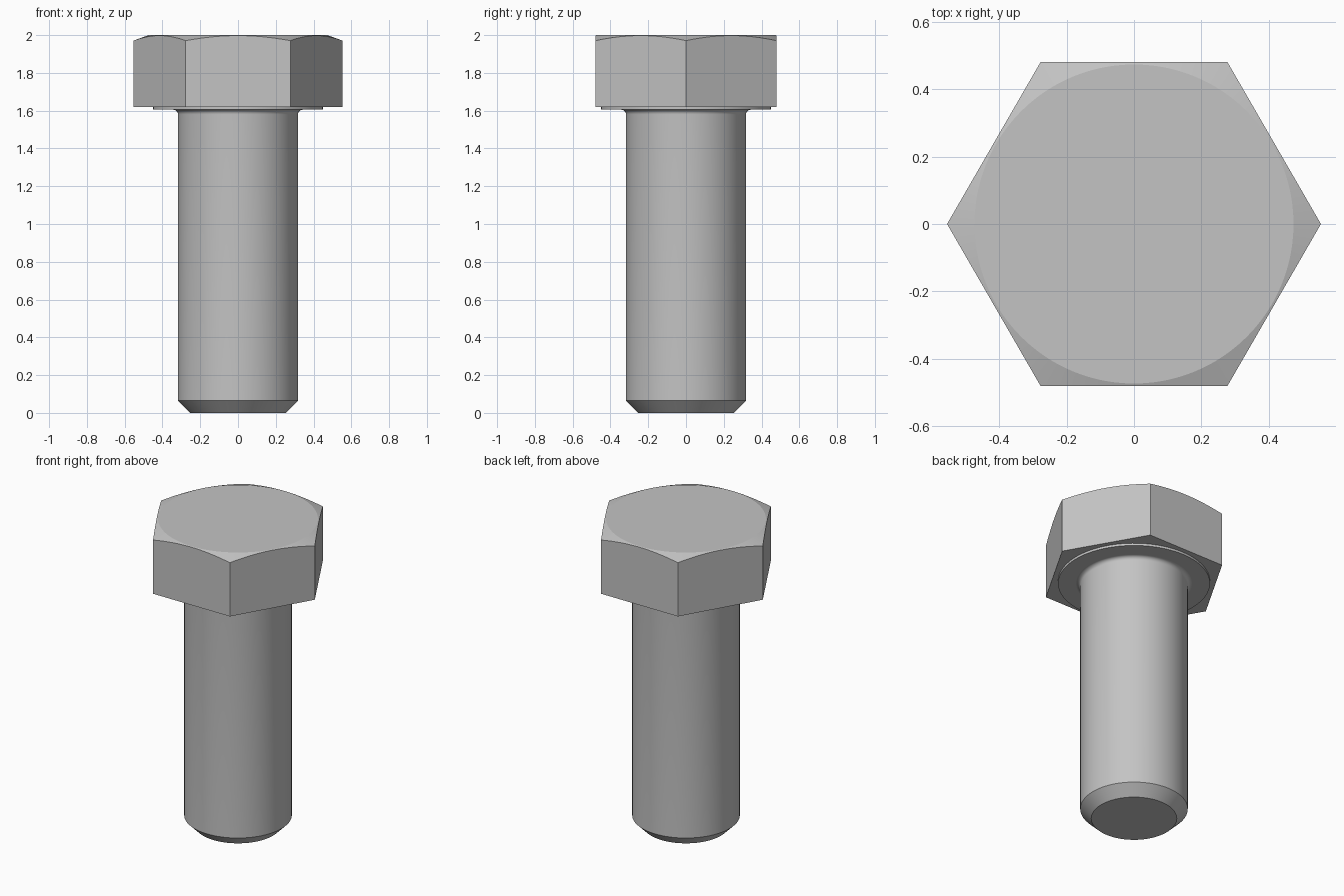
import bpy
import bmesh
from math import cos, sin, pi, radians

SEGMENTS = 96
APOTHEM = 0.48        # half the width across the head's flats
HEAD_BOTTOM, TOP = 1.62, 2.0
CROWN_RADIUS = 0.473  # flat circle on top of the head
CHAMFER_SLOPE = 0.36

cube = bpy.data.objects.get("Cube")
if cube:
    bpy.data.objects.remove(cube, do_unlink=True)

steel = bpy.data.materials.new("grey_steel")
steel.use_nodes = True
grey = (0.55, 0.55, 0.55, 1)
steel.diffuse_color = grey
steel.node_tree.nodes["Principled BSDF"].inputs["Base Color"].default_value = grey

angles = [2 * pi * i / SEGMENTS for i in range(SEGMENTS)]


def hex_radius(a):
    """Distance from the axis to the hexagon outline, corners on the x axis."""
    return APOTHEM / cos(a % (pi / 3) - pi / 6)


def build(name, rings):
    """Skin a stack of rings, each a function angle -> (radius, z), and cap both ends."""
    bm = bmesh.new()
    loops = []
    for ring in rings:
        points = [(a, *ring(a)) for a in angles]
        loops.append([bm.verts.new((r * cos(a), r * sin(a), z)) for a, r, z in points])
    for low, high in zip(loops, loops[1:]):
        for i in range(SEGMENTS):
            j = (i + 1) % SEGMENTS
            bm.faces.new((low[i], low[j], high[j], high[i]))
    bm.faces.new(loops[0][::-1])
    bm.faces.new(loops[-1])
    mesh = bpy.data.meshes.new(name)
    bm.to_mesh(mesh)
    bm.free()
    mesh.materials.append(steel)
    obj = bpy.data.objects.new(name, mesh)
    bpy.context.collection.objects.link(obj)
    bpy.ops.object.select_all(action="DESELECT")
    obj.select_set(True)
    bpy.context.view_layer.objects.active = obj
    bpy.ops.object.shade_smooth_by_angle(angle=radians(15))
    return obj


def circle(radius, z):
    return lambda a: (radius, z)


# Hexagonal head with a conical chamfer that scallops the top of each flat
build("hex_head", [
    lambda a: (hex_radius(a), HEAD_BOTTOM),
    lambda a: (hex_radius(a), TOP - CHAMFER_SLOPE * (hex_radius(a) - CROWN_RADIUS)),
    circle(CROWN_RADIUS, TOP),
])

# Shank: chamfered tip, plain cylinder and a small fillet under the head
SHANK, FILLET, SEAT = 0.318, 0.025, 1.605
fillet = [circle(SHANK + FILLET * (1 - cos(t)), SEAT - FILLET * (1 - sin(t)))
          for t in (pi / 2 * k / 8 for k in range(9))]
build("shank", [circle(0.253, 0), circle(SHANK, 0.065)] + fillet
      + [circle(SHANK, HEAD_BOTTOM + 0.02)])

# Washer face under the head
build("washer_face", [circle(0.449, SEAT), circle(0.449, HEAD_BOTTOM + 0.01)])
